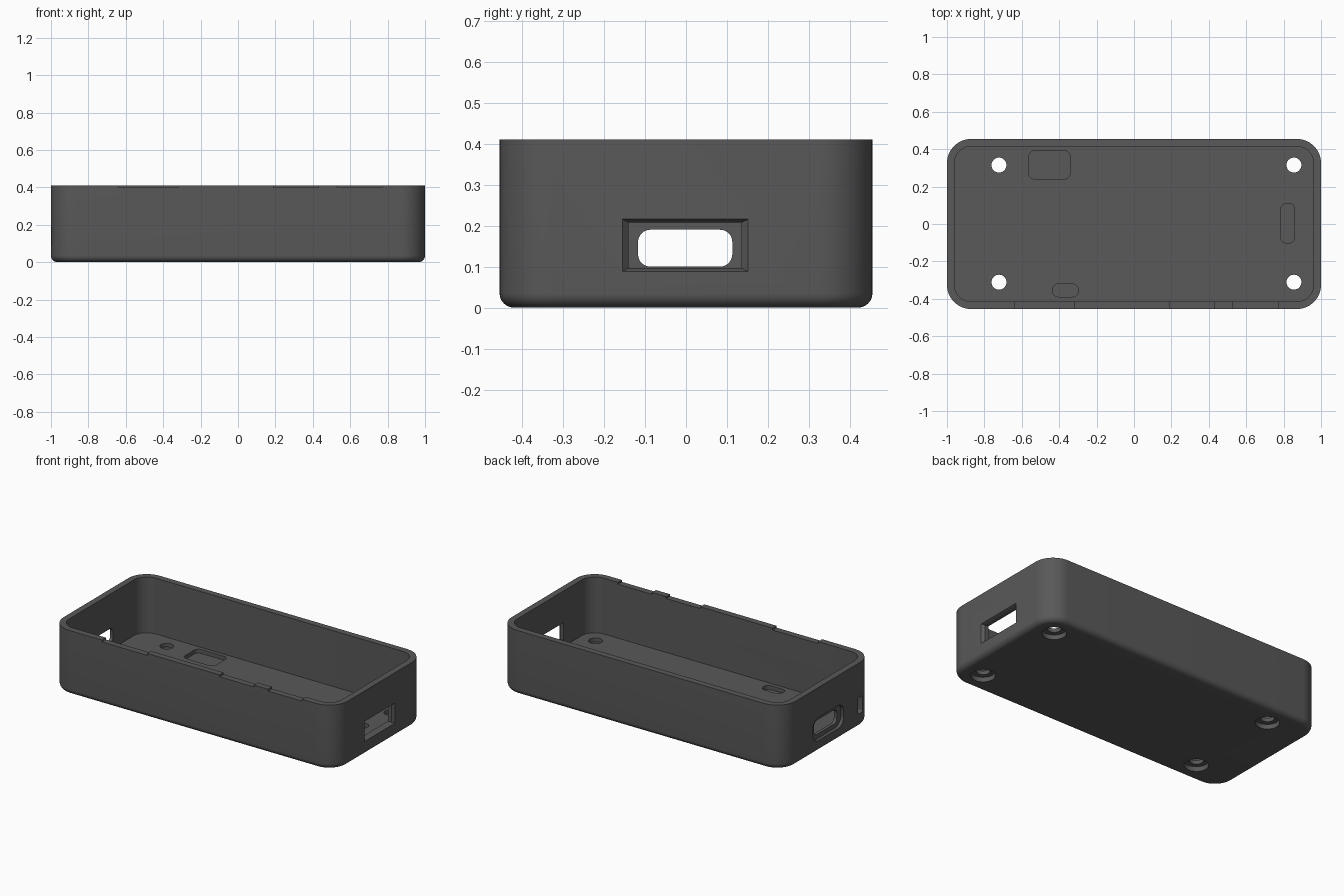
import bpy, bmesh, math

if "Cube" in bpy.data.objects:
    bpy.data.objects.remove(bpy.data.objects["Cube"])

HX, HY, H = 1.0, 0.455, 0.41          # half length, half width, height
WALL, FLOOR, CORNER, FILLET = 0.04, 0.055, 0.13, 0.035

grey = bpy.data.materials.new("dark grey plastic")
grey.diffuse_color = (0.1, 0.1, 0.1, 1)
grey.use_nodes = True
grey.node_tree.nodes["Principled BSDF"].inputs["Base Color"].default_value = grey.diffuse_color


def rounded_rect(hu, hv, r, segs):
    """Corner points of a rounded rectangle, counter-clockwise."""
    pts = []
    for k, (su, sv) in enumerate(((1, 1), (-1, 1), (-1, -1), (1, -1))):
        for i in range(segs + 1):
            a = math.pi / 2 * (k + (i / segs if segs else 0.5))
            pts.append((su * (hu - r) + r * math.cos(a), sv * (hv - r) + r * math.sin(a)))
    return pts


def loft(name, sections, axis="z", centre=(0, 0), segs=8):
    """Closed solid through (half_u, half_v, radius, depth) sections along an axis."""
    bm = bmesh.new()
    rings = []
    for hu, hv, r, d in sections:
        ring = []
        for u, v in rounded_rect(hu, hv, r, segs):
            u, v = u + centre[0], v + centre[1]
            ring.append(bm.verts.new({"x": (d, u, v), "y": (u, d, v), "z": (u, v, d)}[axis]))
        rings.append(ring)
    for a, b in zip(rings, rings[1:]):
        for i in range(len(a)):
            j = (i + 1) % len(a)
            bm.faces.new((a[i], a[j], b[j], b[i]))
    bm.faces.new(rings[0])
    bm.faces.new(rings[-1])
    bmesh.ops.recalc_face_normals(bm, faces=bm.faces)
    mesh = bpy.data.meshes.new(name)
    bm.to_mesh(mesh)
    bm.free()
    mesh.materials.append(grey)
    ob = bpy.data.objects.new(name, mesh)
    bpy.context.collection.objects.link(ob)
    return ob


def prism(name, hu, hv, r, d0, d1, axis="z", centre=(0, 0), segs=8):
    return loft(name, [(hu, hv, r, d0), (hu, hv, r, d1)], axis, centre, segs)


# Open tray: filleted underside, outer wall, rim, inner wall, floor
shell = []
for i in range(9):
    a = math.pi / 2 * i / 8
    inset = FILLET * (1 - math.sin(a))
    shell.append((HX - inset, HY - inset, CORNER - inset, FILLET * (1 - math.cos(a))))
shell.append((HX, HY, CORNER, H))
for z in (H, FLOOR):
    shell.append((HX - WALL, HY - WALL, CORNER - WALL, z))
tray = loft("enclosure_tray", shell, segs=14)

cutters = []

# Screw holes with counterbores underneath
for x in (-0.722, 0.855):
    for y in (-0.311, 0.315):
        cutters.append(loft("screw_hole", [
            (0.07, 0.07, 0.0699, -0.05), (0.07, 0.07, 0.0699, 0.03),
            (0.04, 0.04, 0.0399, 0.03), (0.04, 0.04, 0.0399, 0.1)], centre=(x, y)))

# Shallow pockets in the floor
for x, y, hx, hy, r in ((-0.452, 0.316, 0.11, 0.075, 0.03),
                        (0.822, 0.004, 0.037, 0.105, 0.03),
                        (-0.367, -0.355, 0.068, 0.034, 0.028)):
    cutters.append(prism("floor_pocket", hx, hy, r, FLOOR - 0.025, 0.1, centre=(x, y)))

# Right end: rectangular port with a flared outer edge
cutters.append(loft("right_port", [
    (0.138, 0.056, 0, 0.9), (0.138, 0.056, 0, 0.985),
    (0.154, 0.064, 0, 1.0005), (0.154, 0.064, 0, 1.1)], "x", (-0.002, 0.152), segs=0))

# Left end: rounded port inside a wider recess, and a narrow slot beside it
cutters.append(loft("left_port", [
    (0.115, 0.045, 0.03, -0.9), (0.115, 0.045, 0.03, -0.98),
    (0.155, 0.073, 0.055, -0.98), (0.155, 0.073, 0.055, -1.1)], "x", (-0.002, 0.145)))
cutters.append(prism("left_slot", 0.024, 0.052, 0.01, -1.1, -0.9, "x", (-0.325, 0.137)))

# Shallow notches in the front rim
for x0, x1 in ((-0.64, -0.32), (0.19, 0.43), (0.53, 0.77)):
    cutters.append(prism("rim_notch", (x1 - x0) / 2, 0.05, 0, -0.6, -0.35, "y",
                         ((x0 + x1) / 2, H + 0.038), segs=0))

# Cut every opening, then drop the cutters
bpy.context.view_layer.objects.active = tray
tray.select_set(True)
for cutter in cutters:
    mod = tray.modifiers.new("cut", "BOOLEAN")
    mod.operation, mod.solver, mod.object = "DIFFERENCE", "EXACT", cutter
    bpy.ops.object.modifier_apply(modifier=mod.name)
    bpy.data.objects.remove(cutter)

bpy.ops.object.shade_smooth_by_angle(angle=math.radians(30))
